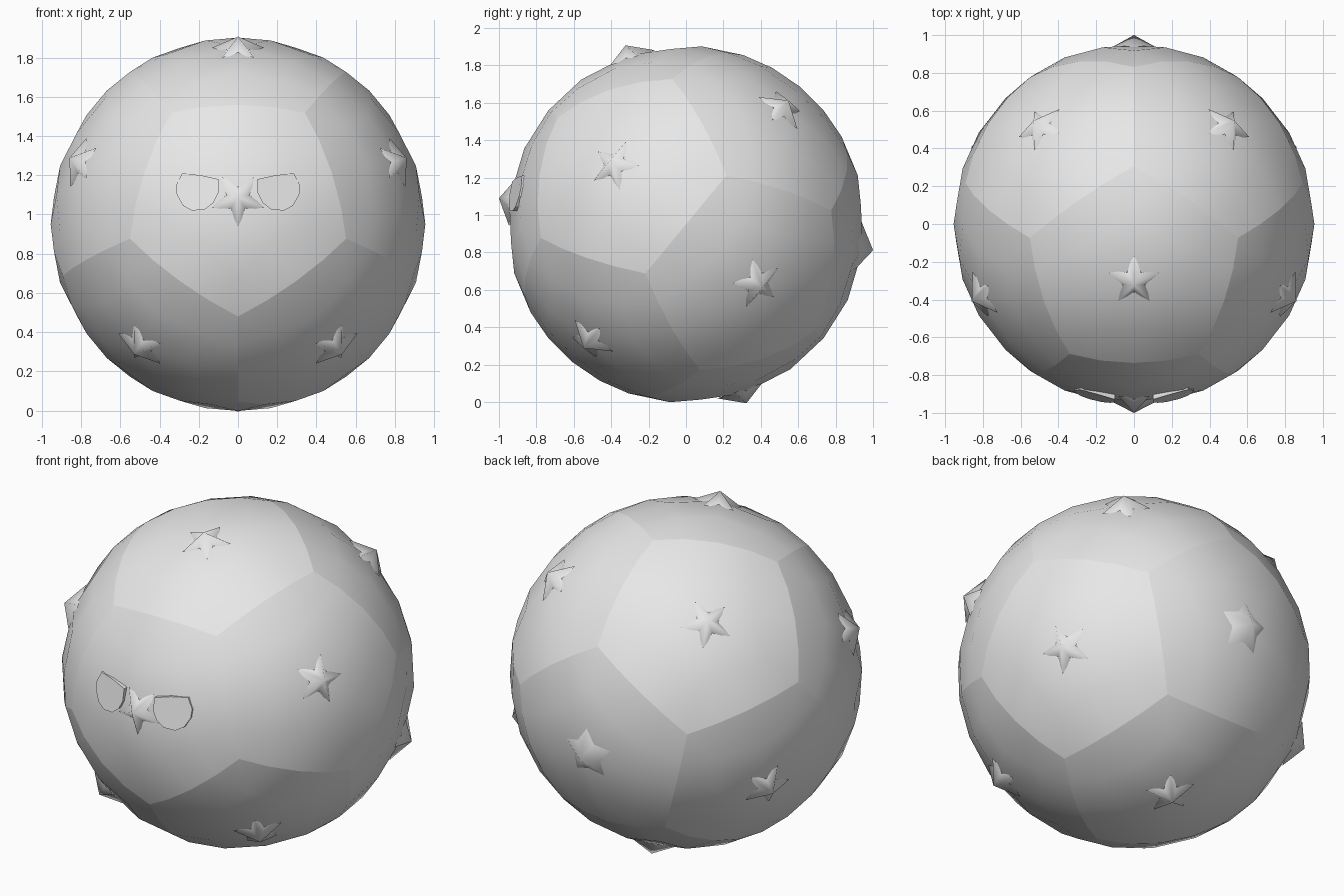
import bpy, bmesh, math
from mathutils import Vector

if "Cube" in bpy.data.objects:
    bpy.data.objects.remove(bpy.data.objects["Cube"])

CENTRE = Vector((0, 0, 0.95))
R = 0.955
TILT = math.radians(7.9)

grey = bpy.data.materials.new("plain grey")
grey.diffuse_color = (0.8, 0.8, 0.8, 1)
grey.use_nodes = True
grey.node_tree.nodes["Principled BSDF"].inputs["Base Color"].default_value = grey.diffuse_color


def finish(bm, name):
    me = bpy.data.meshes.new(name)
    bm.to_mesh(me)
    bm.free()
    me.materials.append(grey)
    ob = bpy.data.objects.new(name, me)
    bpy.context.collection.objects.link(ob)
    return ob


# Twelve panel directions, the first facing forward and slightly up
front = Vector((0, -math.cos(TILT), math.sin(TILT)))
up = Vector((0, math.sin(TILT), math.cos(TILT)))
side = Vector((1, 0, 0))
a = math.atan(2)
dirs = [front]
for k in range(5):
    t = math.radians(72 * k)
    dirs.append(front * math.cos(a) + (up * math.cos(t) + side * math.sin(t)) * math.sin(a))
dirs += [-d for d in dirs]


def pentagon(d):
    """Corners of the panel facing d, counter-clockwise, on the unit sphere."""
    near = [e for e in dirs if 0.3 < d.dot(e) < 0.6]
    x = (near[0] - d * d.dot(near[0])).normalized()
    y = d.cross(x)
    near.sort(key=lambda e: math.atan2(e.dot(y), e.dot(x)))
    return [(d + near[i] + near[(i + 1) % 5]).normalized() for i in range(5)]


# Ball: every panel is five quads, each split in a 2 x 2 grid and pushed to the sphere
bm = bmesh.new()
panel = bm.faces.layers.int.new("panel")
for n, d in enumerate(dirs):
    c = pentagon(d)
    mid = sum(c, Vector()) / 5
    for i in range(5):
        quad = (c[i], (c[i] + c[(i + 1) % 5]) / 2, mid, (c[i] + c[i - 1]) / 2)

        def spot(s, t):
            p = quad[0].lerp(quad[1], s).lerp(quad[3].lerp(quad[2], s), t)
            return bm.verts.new(CENTRE + p.normalized() * R)

        for s in (0, 0.5):
            for t in (0, 0.5):
                f = bm.faces.new((spot(s, t), spot(s + 0.5, t),
                                  spot(s + 0.5, t + 0.5), spot(s, t + 0.5)))
                f[panel] = n
                f.smooth = True
bmesh.ops.remove_doubles(bm, verts=bm.verts[:], dist=0.001)
# Keep a crease between neighbouring panels
for e in bm.edges:
    e.smooth = len({f[panel] for f in e.link_faces}) == 1
finish(bm, "ball")


# Studs: a star-shaped point in the middle of each panel
def stud(d, name, outer, inner, base):
    bm = bmesh.new()
    tip = bm.verts.new(CENTRE + d * 1.01)
    rim = []
    c = [(v - d * v.dot(d)).normalized() for v in pentagon(d)]
    for i in range(5):
        rim.append(bm.verts.new(CENTRE + d * base + c[i] * outer))
        valley = (c[i] + c[(i + 1) % 5]).normalized()
        rim.append(bm.verts.new(CENTRE + d * base + valley * inner))
    for i in range(10):
        f = bm.faces.new((tip, rim[i], rim[(i + 1) % 10]))
        f.smooth = True
    finish(bm, name)


for n, d in enumerate(dirs):
    if n == 6:
        stud(d, "back_stud", 0.165, 0.125, 0.915)
    else:
        stud(d, f"star_stud_{n + 1}", 0.14, 0.07, 0.935)

# Eyes: tilted D-shaped plates either side of the front stud
outline = [(0.10, 1.18), (0.10, 1.11), (0.125, 1.06), (0.17, 1.025), (0.235, 1.02),
           (0.28, 1.045), (0.312, 1.10), (0.315, 1.15), (0.285, 1.21), (0.19, 1.20)]
for sx, name in ((1, "right_eye"), (-1, "left_eye")):
    bm = bmesh.new()
    plane = [Vector((sx * x, -0.945 + 0.25 * (x - 0.1) + 0.2 * (z - 1.1), z)) for x, z in outline]
    face = [bm.verts.new(p) for p in plane]
    back = [bm.verts.new(p + Vector((0, 0.025, 0))) for p in plane]
    bm.faces.new(face)
    for i in range(len(face)):
        j = (i + 1) % len(face)
        bm.faces.new((face[j], face[i], back[i], back[j]))
    bm.faces.new(back[::-1])
    bmesh.ops.recalc_face_normals(bm, faces=bm.faces[:])
    finish(bm, name)
